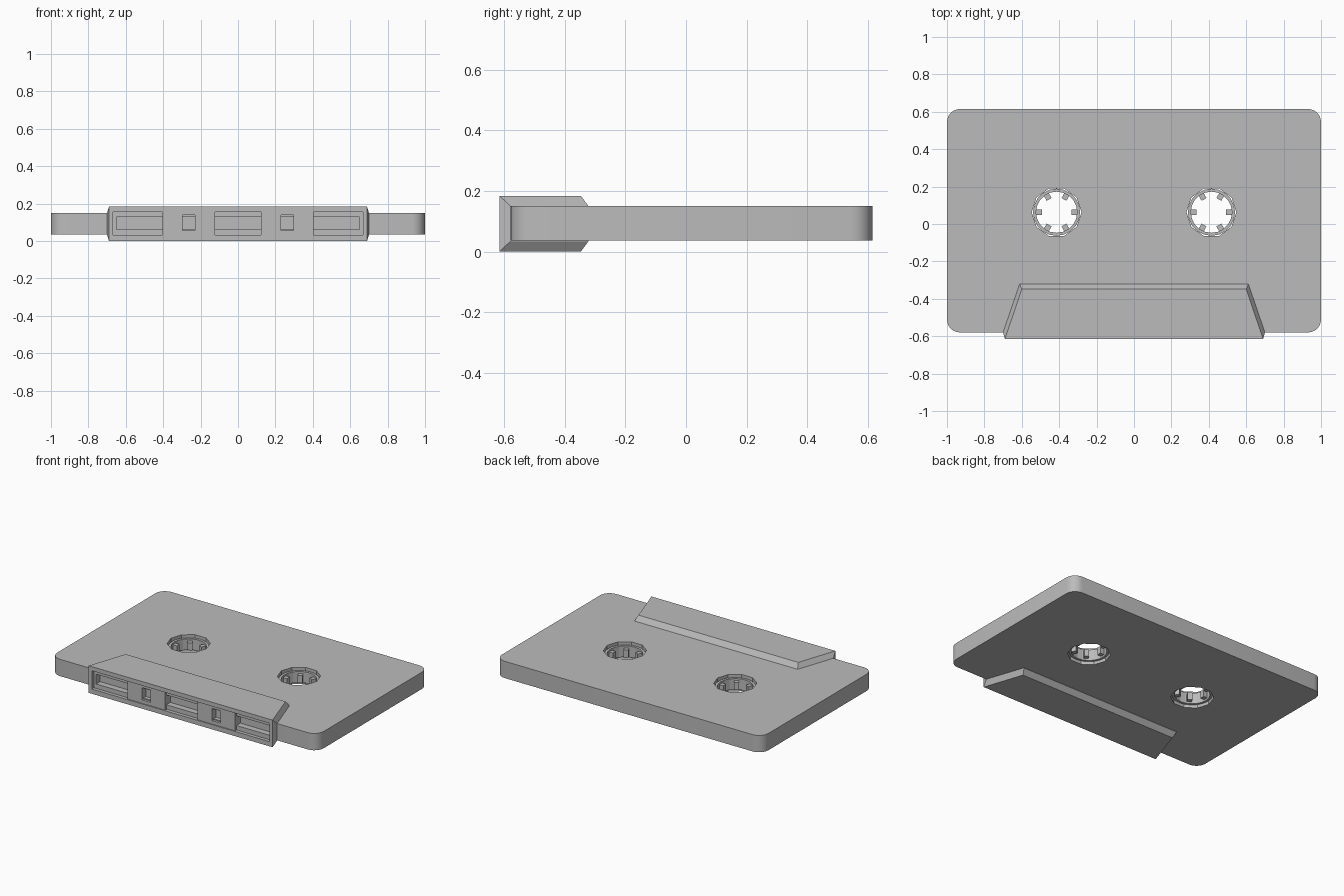
import bpy, bmesh
from math import cos, sin, radians
from mathutils import Matrix

old = bpy.data.objects.get("Cube")
if old:
    bpy.data.objects.remove(old, do_unlink=True)

grey = bpy.data.materials.new("plain grey")
grey.use_nodes = True
grey.diffuse_color = (0.5, 0.5, 0.5, 1)
grey.node_tree.nodes["Principled BSDF"].inputs["Base Color"].default_value = (0.5, 0.5, 0.5, 1)

MID = 0.092           # mid height of the shell
HUB_X, HUB_Y = 0.414, 0.063
FRONT = -0.615


def finish(name, bm):
    bmesh.ops.recalc_face_normals(bm, faces=bm.faces)
    mesh = bpy.data.meshes.new(name)
    bm.to_mesh(mesh)
    bm.free()
    mesh.materials.append(grey)
    ob = bpy.data.objects.new(name, mesh)
    bpy.context.collection.objects.link(ob)
    return ob


def box(name, x0, x1, y0, y1, z0, z1):
    bm = bmesh.new()
    place = Matrix.Translation(((x0 + x1) / 2, (y0 + y1) / 2, (z0 + z1) / 2))
    size = Matrix.Diagonal((x1 - x0, y1 - y0, z1 - z0, 1))
    bmesh.ops.create_cube(bm, size=1, matrix=place @ size)
    return finish(name, bm)


def prism(name, sides, radius, x, y, z0, z1):
    bm = bmesh.new()
    bmesh.ops.create_cone(bm, cap_ends=True, segments=sides, radius1=radius, radius2=radius,
                          depth=z1 - z0, matrix=Matrix.Translation((x, y, (z0 + z1) / 2))
                          @ Matrix.Rotation(radians(90), 4, 'Z'))
    return finish(name, bm)


def cut(target, *cutters):
    bpy.context.view_layer.objects.active = target
    for c in cutters:
        mod = target.modifiers.new("cut", 'BOOLEAN')
        mod.operation, mod.solver, mod.object = 'DIFFERENCE', 'EXACT', c
        bpy.ops.object.modifier_apply(modifier=mod.name)
        bpy.data.objects.remove(c, do_unlink=True)


# Flat shell with rounded upright corners
shell = box("shell", -1, 1, -0.58, 0.615, 0.036, 0.15)
bm = bmesh.new()
bm.from_mesh(shell.data)
upright = [e for e in bm.edges if abs(e.verts[0].co.z - e.verts[1].co.z) > 0.05]
bmesh.ops.bevel(bm, geom=upright, offset=0.07, segments=6, profile=0.5, affect='EDGES')
bm.to_mesh(shell.data)
bm.free()
for s in (-1, 1):
    cut(shell, prism("hole_cutter", 10, 0.133, s * HUB_X, HUB_Y, -0.1, 0.3))

# Thick front housing with sloped sides and rear
bm = bmesh.new()
top_half = [(0.69, FRONT), (0.600, -0.347)]
waist_half = [(0.69, FRONT), (0.70, -0.58), (0.612, -0.322)]


def ring(half, z):
    pts = half + [(-x, y) for x, y in reversed(half)]
    return [bm.verts.new((x, y, z)) for x, y in pts]


top, upper = ring(top_half, 0.184), ring(waist_half, 0.15)
low, bottom = ring(waist_half, 0.034), ring(top_half, 0)
for i in range(6):
    j = (i + 1) % 6
    bm.faces.new((upper[i], upper[j], low[j], low[i]))
for cap, waist in ((top, upper), (bottom, low)):
    bm.faces.new(cap)
    bm.faces.new((cap[0], cap[1], waist[2], waist[1]))
    bm.faces.new((cap[0], waist[1], waist[0]))
    bm.faces.new((cap[1], cap[2], waist[3], waist[2]))
    bm.faces.new((cap[2], cap[3], waist[4], waist[3]))
    bm.faces.new((cap[3], waist[5], waist[4]))
    bm.faces.new((cap[3], cap[0], waist[0], waist[5]))
housing = finish("front_housing", bm)

# Stepped opening in the front, cut through housing and shell
cut(housing,
    box("opening_cutter", -0.667, 0.667, -0.7, -0.592, 0.032, 0.156),
    box("channel_cutter", -0.65, 0.65, -0.7, -0.55, 0.062, 0.128))
cut(shell, box("channel_cutter", -0.65, 0.65, -0.7, -0.55, 0.062, 0.128))

# Guide blocks with square windows
for s, side in ((-1, "right"), (1, "left")):
    cx = s * 0.263
    block = box("guide_block_" + side, cx - 0.14, cx + 0.14, -0.608, -0.545, 0.03, 0.158)
    cut(block, box("window_cutter", cx - 0.033, cx + 0.033, -0.7, -0.565, 0.055, 0.138))

# Hubs: ring with six inward teeth, set inside the shell thickness
for s, side in ((-1, "right"), (1, "left")):
    hub = prism("hub_ring_" + side, 20, 0.126, s * HUB_X, HUB_Y, 0.055, 0.13)
    cut(hub, prism("bore_cutter", 20, 0.11, s * HUB_X, HUB_Y, 0, 0.3))
    bm = bmesh.new()
    for k in range(6):
        a = radians(60 * k)
        place = (Matrix.Translation((s * HUB_X + 0.097 * cos(a), HUB_Y + 0.097 * sin(a), MID))
                 @ Matrix.Rotation(a, 4, 'Z') @ Matrix.Diagonal((0.036, 0.03, 0.05, 1)))
        bmesh.ops.create_cube(bm, size=1, matrix=place)
    finish("hub_teeth_" + side, bm)

# Smooth rounded corners, crisp edges
for ob in bpy.context.selected_objects:
    ob.select_set(False)
shell.select_set(True)
bpy.context.view_layer.objects.active = shell
bpy.ops.object.shade_smooth_by_angle(angle=radians(25))
